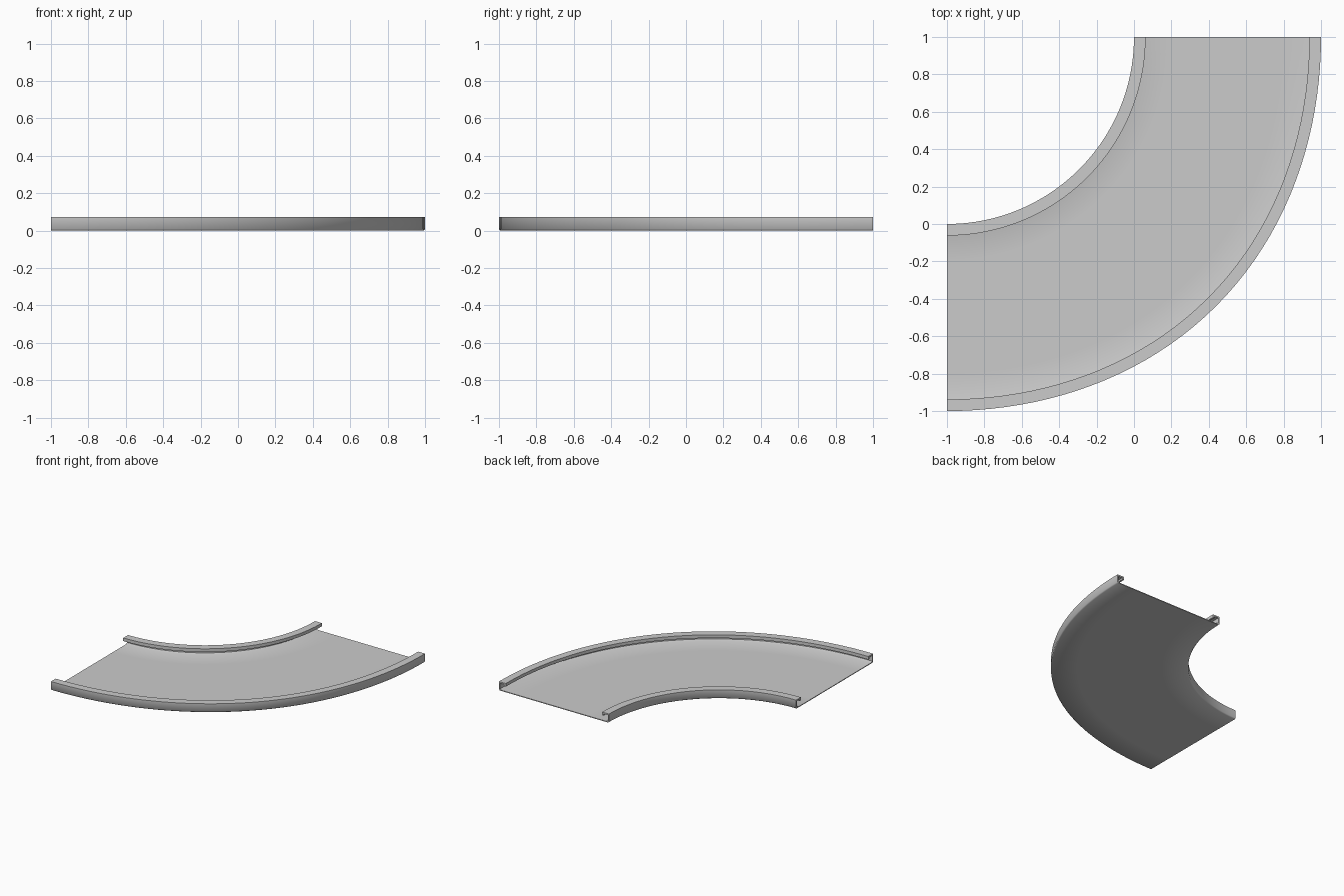
import bpy, bmesh
from math import pi, sin, cos, radians

if "Cube" in bpy.data.objects:
    bpy.data.objects.remove(bpy.data.objects["Cube"])

SEGMENTS = 40

# Half cross-section: distance in from the edge, height.
# Underside first, then outer wall, hooked lip, and back to the floor.
HALF = [(0.20, 0.0), (0.008, 0.0), (0.0, 0.008), (0.0, 0.072), (0.062, 0.072),
        (0.062, 0.046), (0.048, 0.046), (0.048, 0.060), (0.010, 0.060),
        (0.010, 0.014), (0.03, 0.006), (0.20, 0.006)]


def section(bm, phi):
    """One closed ring of the track profile at angle phi around (-1, 1)."""
    inner = 1.0
    outer = 2.0 + 0.035 * sin(2 * phi) ** 2
    ring = [(inner + d, z) for d, z in HALF]
    ring += [(outer - d, z) for d, z in reversed(HALF)]
    return [bm.verts.new((-1 + r * cos(phi), 1 - r * sin(phi), z)) for r, z in ring]


# Curved track: floor with a hooked rail along both edges
bm = bmesh.new()
rings = [section(bm, pi / 2 * i / SEGMENTS) for i in range(SEGMENTS + 1)]
n = len(rings[0])
for a, b in zip(rings, rings[1:]):
    for j in range(n):
        k = (j + 1) % n
        bm.faces.new((a[j], a[k], b[k], b[j]))

# Flat cut ends
bm.faces.new(rings[0])
bm.faces.new(rings[-1])
bmesh.ops.recalc_face_normals(bm, faces=bm.faces[:])

mesh = bpy.data.meshes.new("curved_track")
bm.to_mesh(mesh)
bm.free()
track = bpy.data.objects.new("curved_track", mesh)
bpy.context.collection.objects.link(track)
bpy.context.view_layer.objects.active = track
track.select_set(True)
bpy.ops.object.shade_smooth_by_angle(angle=radians(50))
